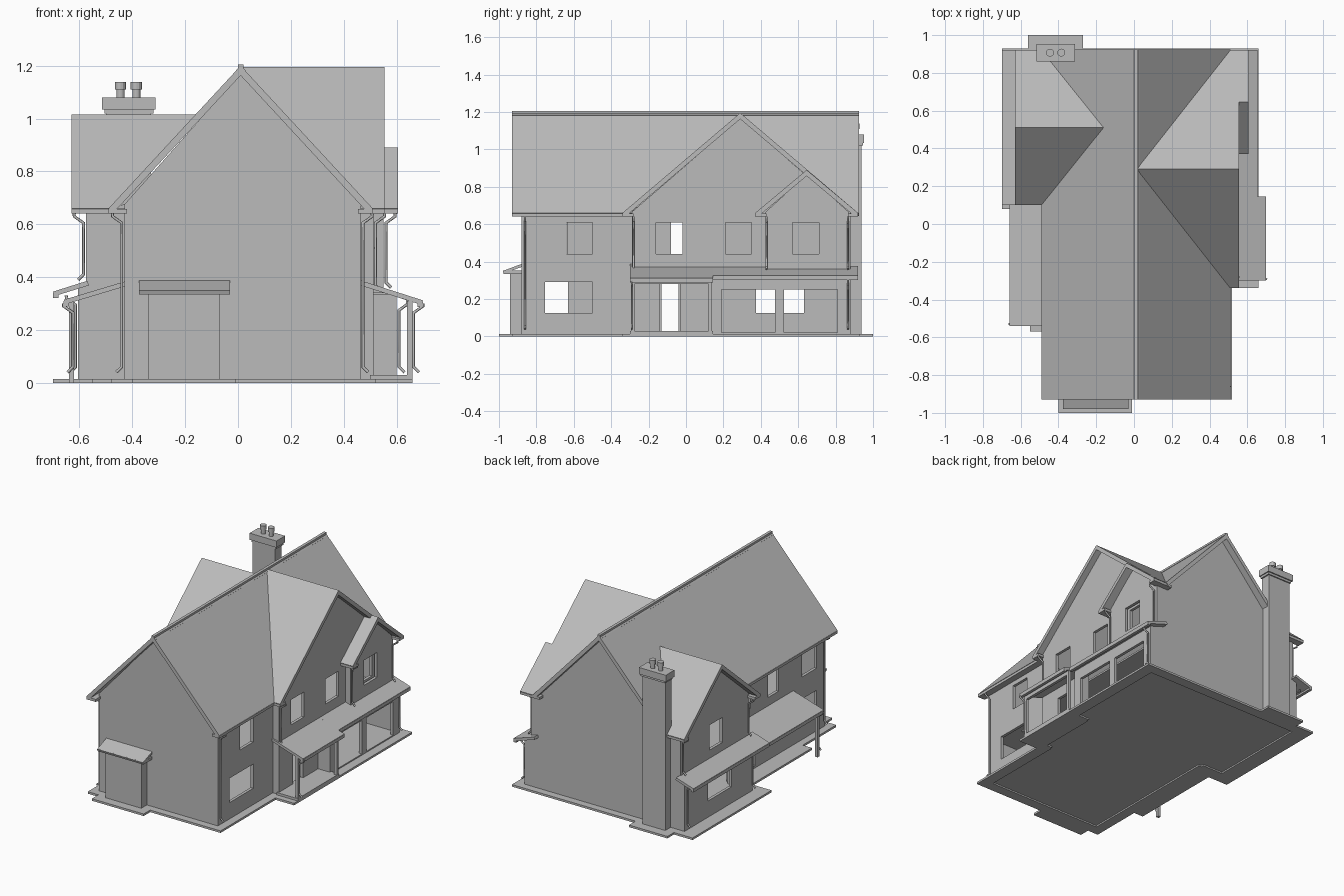
import bpy, bmesh
from mathutils import Vector

cube = bpy.data.objects.get("Cube")
if cube:
    bpy.data.objects.remove(cube, do_unlink=True)

grey = bpy.data.materials.new("plain grey")
grey.use_nodes = True
grey.diffuse_color = (0.5, 0.5, 0.5, 1)
grey.node_tree.nodes["Principled BSDF"].inputs["Base Color"].default_value = (0.5, 0.5, 0.5, 1)


def finish(name, bm):
    bmesh.ops.recalc_face_normals(bm, faces=bm.faces[:])
    me = bpy.data.meshes.new(name)
    bm.to_mesh(me)
    bm.free()
    ob = bpy.data.objects.new(name, me)
    ob.data.materials.append(grey)
    bpy.context.collection.objects.link(ob)
    return ob


def extrude(bm, offset):
    res = bmesh.ops.extrude_face_region(bm, geom=bm.faces[:])
    verts = [g for g in res["geom"] if isinstance(g, bmesh.types.BMVert)]
    bmesh.ops.translate(bm, verts=verts, vec=offset)


def plate(name, axis, pos, thick, outline, holes=()):
    """Flat plate across an axis, with openings; thick is signed."""
    place = {"x": lambda a, b: (pos, a, b), "y": lambda a, b: (a, pos, b),
             "z": lambda a, b: (a, b, pos)}[axis]
    normal = Vector([float(axis == c) for c in "xyz"])
    bm = bmesh.new()
    edges = []
    for loop in [outline, *holes]:
        vs = [bm.verts.new(place(*p)) for p in loop]
        edges += [bm.edges.new((vs[i - 1], vs[i])) for i in range(len(vs))]
    bmesh.ops.triangle_fill(bm, edges=edges, use_beauty=True, normal=normal)
    extrude(bm, normal * thick)
    bmesh.ops.dissolve_limit(bm, angle_limit=0.01, verts=bm.verts[:], edges=bm.edges[:])
    return finish(name, bm)


def rect(a0, a1, b0, b1):
    return [(a0, b0), (a1, b0), (a1, b1), (a0, b1)]


def box(name, x0, x1, y0, y1, z0, z1):
    return plate(name, "z", z0, z1 - z0, rect(x0, x1, y0, y1))


def panel(name, pts, thick=0.025):
    """Sloping roof slab, thickened below its top face."""
    bm = bmesh.new()
    f = bm.faces.new([bm.verts.new(p) for p in pts])
    f.normal_update()
    n = f.normal.copy()
    extrude(bm, n * (-thick if n.z > 0 else thick))
    return finish(name, bm)


def lean_to(name, x_out, z_out, x_in, z_in, y0, y1):
    panel(name, [(x_out, y0, z_out), (x_out, y1, z_out), (x_in, y1, z_in), (x_in, y0, z_in)], 0.018)
    s = 1 if x_out > 0 else -1
    a, b = sorted((x_out, x_out - s * 0.02))
    box(name + "_gutter", a, b, y0, y1, z_out - 0.025, z_out - 0.004)


def pipe(name, pts):
    cu = bpy.data.curves.new(name, "CURVE")
    cu.dimensions = "3D"
    cu.bevel_depth = 0.006
    cu.bevel_resolution = 1
    cu.use_fill_caps = True
    sp = cu.splines.new("POLY")
    sp.points.add(len(pts) - 1)
    for p, co in zip(sp.points, pts):
        p.co = (*co, 1)
    cu.materials.append(grey)
    bpy.context.collection.objects.link(bpy.data.objects.new(name, cu))


T = 0.02      # wall thickness
EAVE = 0.66
TOP = 1.2

# Ground: path around the house, floors
footprint = [(-.43, -.88), (.465, -.88), (.465, -.29), (.512, -.29), (.512, .13), (.6, .13),
             (.6, .87), (-.605, .87), (-.605, .15), (-.43, .15)]
path = [(-.48, -.93), (-.4, -.93), (-.4, -1), (-.01, -1), (-.01, -.93), (.52, -.93),
        (.52, -.34), (.66, -.34), (.66, .93), (-.27, .93), (-.27, 1), (-.56, 1), (-.56, .93),
        (-.7, .93), (-.7, .08), (-.55, .08), (-.55, -.57), (-.48, -.57)]
plate("path", "z", 0, 0.014, path, [footprint])
plate("ground_floor", "z", 0.01, 0.012, footprint)
plate("upper_floor", "z", 0.32, 0.012, [(min(max(x, -.57), .505), y) for x, y in
      [(-.42, -.87), (.455, -.87), (.455, .86), (-.57, .86), (-.57, .16), (-.42, .16)]])
box("porch_step", 0.5, 0.66, -0.3, 0.145, 0, 0.03)

# Gable end walls
plate("front_wall", "y", -.88, T, [(-.43, 0), (.465, 0), (.465, .675), (.01, 1.17), (-.43, .675)])
plate("back_wall", "y", .88, -T, [
    (-.605, 0), (.6, 0), (.6, .33), (.55, .35), (.55, .65), (.465, .675), (.01, 1.17),
    (-.43, .675), (-.575, .65), (-.575, .37), (-.605, .36)])

# Left side walls
UP = (0.44, 0.61)
LOW = (0.125, 0.29)
plate("left_main_wall", "x", .465, -T, rect(-.88, -.29, 0, .675),
      [rect(-.64, -.5, *UP), rect(-.755, -.5, *LOW)])
plate("left_wing_wall", "x", .512, -T,
      [(-.29, 0), (.13, 0), (.13, .33), (.87, .33), (.87, .665), (.29, 1.165), (-.29, .665)],
      [rect(-.14, -.03, .03, .28), rect(-.16, -.02, *UP), rect(.21, .35, *UP), rect(.57, .71, *UP)])
box("left_wing_return", .45, .512, -.29, -.27, 0, .66)
plate("small_gable_wall", "x", .55, -T,
      [(.425, .34), (.87, .34), (.87, .665), (.645, .865), (.425, .665)], [rect(.57, .71, *UP)])
box("small_gable_return", .5, .55, .425, .445, .34, .66)
plate("garage_wall", "x", .6, -T, rect(.13, .87, 0, .335),
      [rect(.19, .475, .022, .25), rect(.525, .81, .022, .25)])
box("garage_return", .5, .6, .13, .15, 0, .335)

# Right side walls
plate("right_main_wall", "x", -.43, T, rect(-.88, .15, 0, .675),
      [rect(-.79, -.635, *UP), rect(-.79, -.63, *LOW), rect(-.38, -.27, *UP),
       rect(-.08, .06, *UP), rect(-.13, -.04, .03, .28)])
plate("right_wing_wall", "x", -.575, T,
      [(.15, .34), (.87, .34), (.87, .67), (.51, .985), (.15, .67)], [rect(.43, .57, *UP)])
plate("bay_wall", "x", -.605, T, rect(.15, .87, 0, .365), [rect(.375, .63, *LOW)])
plate("right_wing_return", "y", .15, T, [
    (-.605, 0), (-.43, 0), (-.43, .66), (-.575, .66), (-.575, .37), (-.605, .36)])

# Main roof
for side, x in (("left", .51), ("right", -.49)):
    panel("main_roof_" + side, [(.01, -.93, TOP), (.01, .925, TOP), (x, .925, EAVE), (x, -.93, EAVE)])
box("main_ridge", 0, .02, -.93, .925, TOP - .015, TOP + .004)


def wing_roof(name, ridge_y, ridge_z, x_in, x_valley, x_out, ends):
    for tag, y in zip(("front", "back"), ends):
        panel(name + "_" + tag, [(x_in, ridge_y, ridge_z), (x_out, ridge_y, ridge_z),
                                 (x_out, y, EAVE), (x_valley, y, EAVE)])


# Wing and small gable roofs
wing_roof("left_wing_roof", .29, 1.195, .01, .51, .555, (-.34, .92))
wing_roof("right_wing_roof", .51, 1.015, -.161, -.49, -.63, (.1, .92))
panel("small_roof_front", [(.5, .645, .89), (.605, .645, .89), (.605, .37, EAVE), (.5, .37, EAVE)])
panel("small_roof_back", [(.555, .645, .89), (.605, .645, .89), (.605, .92, EAVE), (.555, .92, EAVE)])

# Boxed eaves
for i, (x0, x1, y0, y1) in enumerate([
        (-.49, -.42, -.93, .11), (.455, .51, -.93, -.28), (.46, .555, -.34, -.28),
        (.46, .605, .87, .92), (.5, .605, .37, .43), (-.63, -.43, .1, .16), (-.63, -.43, .87, .92)]):
    box("boxed_eave_%d" % i, x0, x1, y0, y1, .64, EAVE - .003)

# Lean-to roofs
lean_to("porch_roof", .7, .312, .465, .387, -.3, .145)
lean_to("garage_roof", .655, .326, .5, .376, .145, .92)
lean_to("bay_roof", -.7, .345, -.57, .386, .1, .92)
lean_to("side_porch_roof", -.66, .314, -.43, .383, -.54, .1)
box("porch_beam", .64, .66, -.295, .14, .28, .305)

# Porch posts
for i, (x, y) in enumerate([(.65, -.285), (.65, .13), (-.63, -.51)]):
    box("porch_post_%d" % i, x - .01, x + .01, y - .01, y + .01, 0, .31)

# Front bay with its sloping roof
box("front_bay", -.34, -.07, -.94, -.87, 0, .35)
panel("front_bay_roof", [(-.375, -.98, .35), (-.03, -.98, .35), (-.03, -.88, .387), (-.375, -.88, .387)], .015)
box("front_bay_fascia", -.375, -.03, -.975, -.88, .335, .352)

# Chimney and pots
box("chimney_stack", -.5, -.33, .87, .937, 0, 1.03)
box("chimney_neck", -.505, -.32, .867, .945, 1.02, 1.035)
box("chimney_cap", -.515, -.313, .86, .953, 1.035, 1.08)
for x in (-.445, -.385):
    for tag, r, z0, z1 in (("pot", .015, 1.08, 1.115), ("pot_rim", .021, 1.11, 1.138)):
        bpy.ops.mesh.primitive_cylinder_add(vertices=12, radius=r, depth=z1 - z0, location=(x, .907, (z0 + z1) / 2))
        ob = bpy.context.object
        ob.name = "chimney_" + tag
        ob.data.materials.append(grey)

# Downpipes: eave outlet, swan neck, drop and kicked foot
for i, (x, y, s, z0, z1) in enumerate([
        (-.44, -.86, -1, .04, .64), (.473, -.86, 1, .04, .64), (.52, -.28, 1, .35, .64),
        (.56, .43, 1, .36, .64), (.56, .865, 1, .36, .64), (-.585, .16, -1, .39, .64),
        (-.585, .865, -1, .39, .64), (-.615, .86, -1, .04, .33), (-.615, .16, -1, .04, .33),
        (-.625, -.53, -1, .04, .3), (.665, -.29, 1, .04, .3), (.61, .865, 1, .04, .31)]):
    pipe("downpipe_%d" % i, [(x + s * .035, y, z1), (x + s * .035, y, z1 - .01), (x, y, z1 - .035),
                             (x, y, z0 + .02), (x + s * .02, y, z0)])
